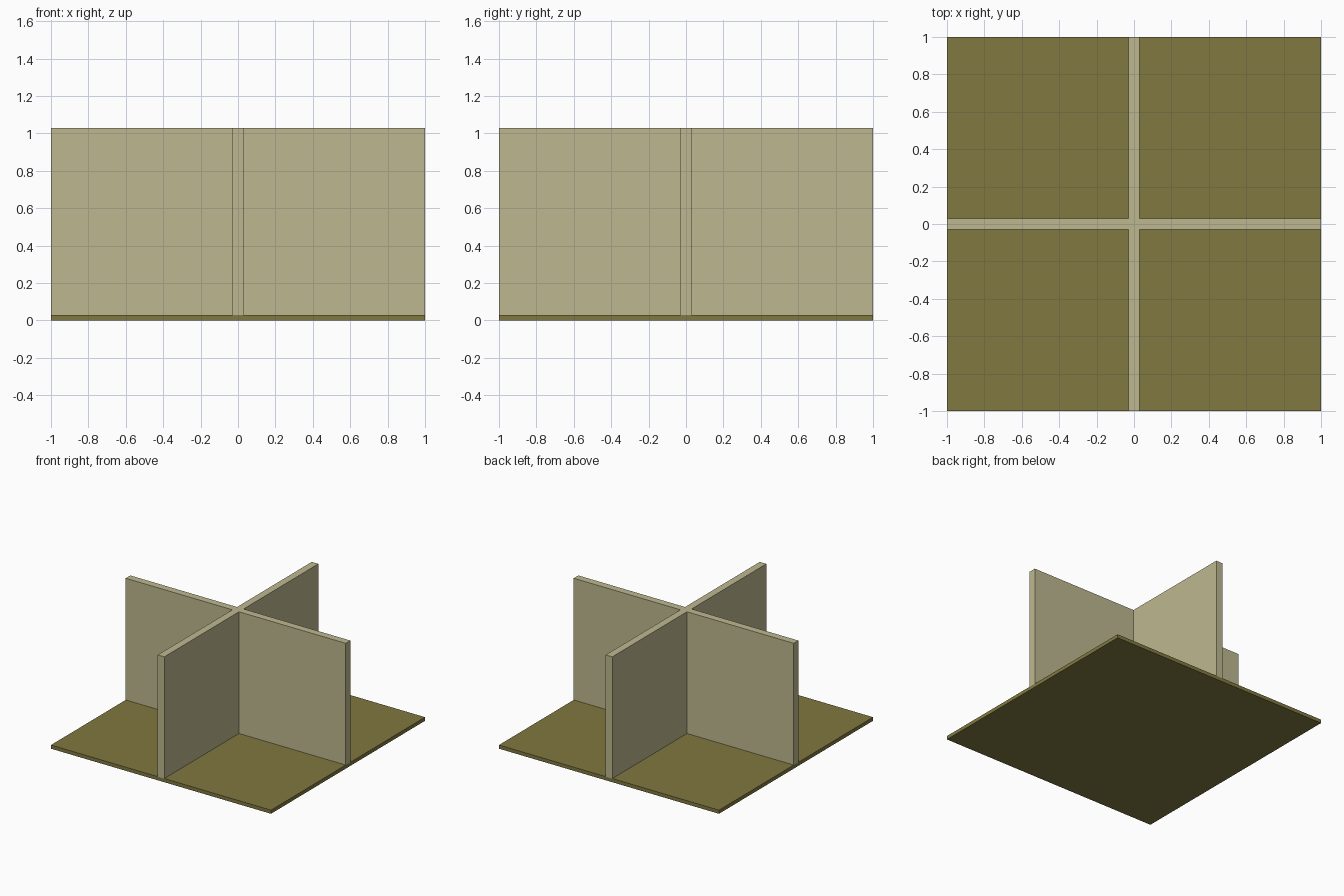
import bpy, bmesh

if "Cube" in bpy.data.objects:
    bpy.data.objects.remove(bpy.data.objects["Cube"])

T = 0.03      # half wall thickness, also base plate thickness
H = 1.03      # overall height


def material(name, rgb):
    m = bpy.data.materials.new(name)
    lin = [((c / 255 + 0.055) / 1.055) ** 2.4 for c in rgb]
    m.diffuse_color = (*lin, 1)
    m.use_nodes = True
    m.node_tree.nodes["Principled BSDF"].inputs["Base Color"].default_value = m.diffuse_color
    return m


def extrude_outline(name, outline, z0, z1, mat):
    """Extrude a flat outline (counter-clockwise) from z0 up to z1."""
    bm = bmesh.new()
    face = bm.faces.new([bm.verts.new((x, y, z0)) for x, y in outline])
    top = bmesh.ops.extrude_face_region(bm, geom=[face], use_keep_orig=True)["geom"]
    bmesh.ops.translate(bm, vec=(0, 0, z1 - z0),
                        verts=[v for v in top if isinstance(v, bmesh.types.BMVert)])
    bmesh.ops.recalc_face_normals(bm, faces=bm.faces)
    mesh = bpy.data.meshes.new(name)
    bm.to_mesh(mesh)
    bm.free()
    mesh.materials.append(mat)
    obj = bpy.data.objects.new(name, mesh)
    bpy.context.collection.objects.link(obj)
    return obj


olive = material("dark olive", (128, 120, 64))
sand = material("pale khaki", (189, 184, 144))

# Square base plate
extrude_outline("base_plate", [(-1, -1), (1, -1), (1, 1), (-1, 1)], 0, T, olive)

# Crossed divider walls: one arm's corner points turned four times
cross = []
x_arm = [(1, -T), (1, T), (T, T)]
for _ in range(4):
    cross += x_arm
    x_arm = [(-y, x) for x, y in x_arm]
extrude_outline("cross_walls", cross, T, H, sand)
